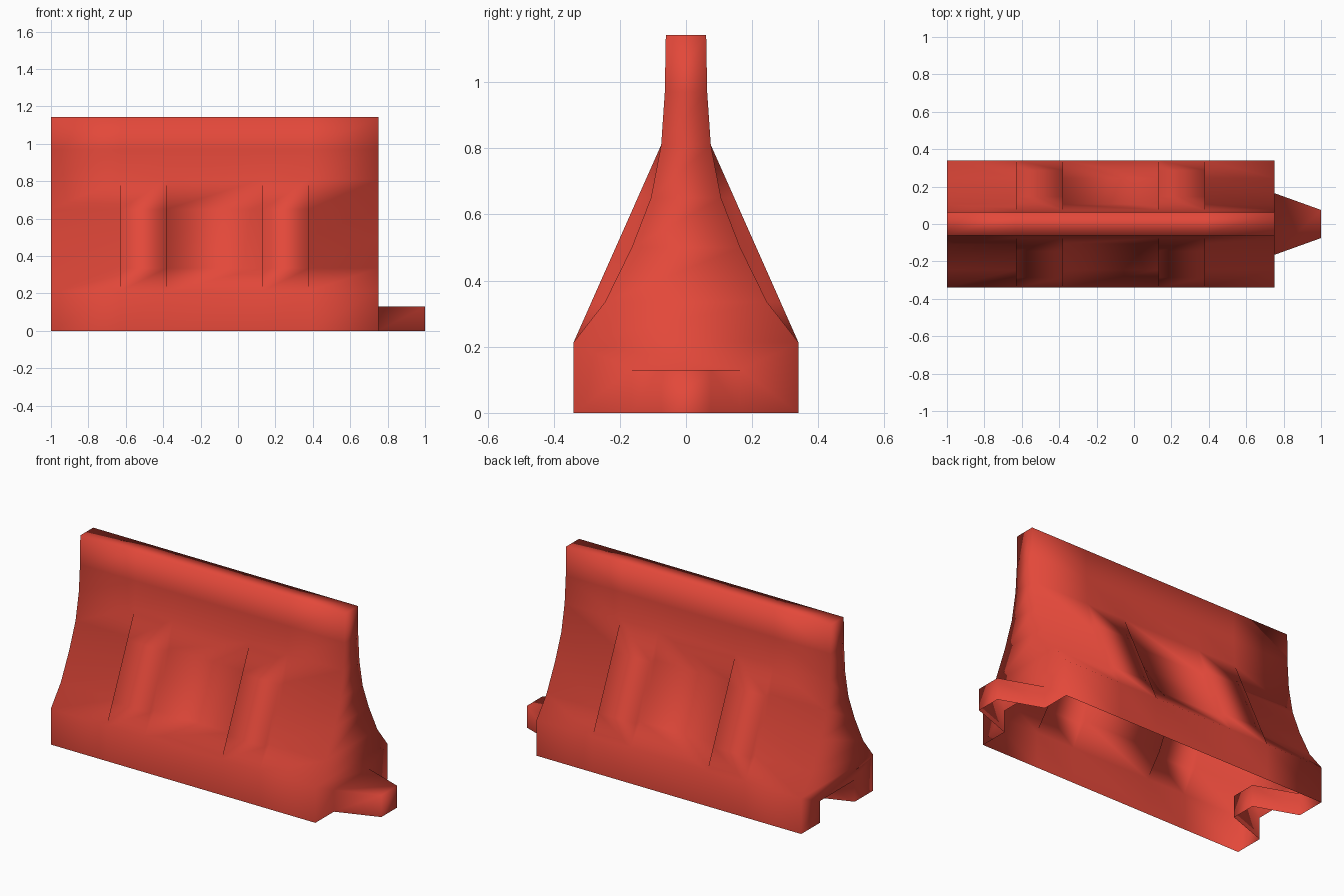
import bpy, bmesh

if "Cube" in bpy.data.objects:
    bpy.data.objects.remove(bpy.data.objects["Cube"])

# Half-width of the barrier at each height: (half width, z)
CURVE = [(0.34, 0.0), (0.34, 0.213), (0.245, 0.335), (0.164, 0.50),
         (0.106, 0.65), (0.075, 0.81), (0.064, 0.97), (0.061, 1.143)]
LOW, HIGH = 1, 5                       # levels the straight ribs span
STATIONS = [(-1.0, False), (-0.63, True), (-0.38, False),
            (0.13, True), (0.38, False), (0.75, False)]


def rib_profile():
    (w0, z0), (w1, z1) = CURVE[LOW], CURVE[HIGH]
    out = []
    for i, (w, z) in enumerate(CURVE):
        if LOW < i < HIGH:
            w = w0 + (w1 - w0) * (z - z0) / (z1 - z0)
        out.append((w, z))
    return out


RIB = rib_profile()
bm = bmesh.new()


def face(*pts):
    """Add a face, dropping repeated corners."""
    unique = []
    for p in pts:
        if p not in unique:
            unique.append(p)
    if len(unique) > 2:
        bm.faces.new([bm.verts.new(p) for p in unique])


# Long sides: concave panels with straight raised ribs, plus the top strip
for (xa, is_rib), (xb, _) in zip(STATIONS, STATIONS[1:]):
    prof = RIB if is_rib else CURVE
    for s in (-1, 1):
        for (wa, za), (wb, zb) in zip(prof, prof[1:]):
            face((xa, s * wa, za), (xb, s * wa, za), (xb, s * wb, zb), (xa, s * wb, zb))
    w, z = CURVE[-1]
    face((xa, -w, z), (xb, -w, z), (xb, w, z), (xa, w, z))

# Rib side walls
for x, _ in STATIONS[1:-1]:
    for s in (-1, 1):
        for i in range(LOW, HIGH):
            face((x, s * CURVE[i][0], CURVE[i][1]), (x, s * RIB[i][0], RIB[i][1]),
                 (x, s * RIB[i + 1][0], RIB[i + 1][1]),
                 (x, s * CURVE[i + 1][0], CURVE[i + 1][1]))

# Ends, each opening into a tapered channel: socket on the left, tongue on the right
ROOT, TIP, H = 0.165, 0.075, 0.13
for x in (-1.0, 0.75):
    for (wa, za), (wb, zb) in zip(CURVE[1:], CURVE[2:]):
        face((x, -wa, za), (x, wa, za), (x, wb, zb), (x, -wb, zb))
    w, z = CURVE[1]
    face((x, -w, z), (x, -ROOT, H), (x, ROOT, H), (x, w, z))
    x2 = x + 0.25
    for s in (-1, 1):
        face((x, s * w, 0), (x, s * ROOT, 0), (x, s * ROOT, H), (x, s * w, z))
        face((x, s * ROOT, 0), (x2, s * TIP, 0), (x2, s * TIP, H), (x, s * ROOT, H))
    face((x, -ROOT, H), (x2, -TIP, H), (x2, TIP, H), (x, ROOT, H))
    face((x2, -TIP, 0), (x2, TIP, 0), (x2, TIP, H), (x2, -TIP, H))

# Weld into one open-bottomed shell with smooth shading
bmesh.ops.remove_doubles(bm, verts=bm.verts, dist=0.0005)
bmesh.ops.recalc_face_normals(bm, faces=bm.faces)
for f in bm.faces:
    f.smooth = True
mesh = bpy.data.meshes.new("barrier_shell")
bm.to_mesh(mesh)
bm.free()

red = bpy.data.materials.new("red plastic")
red.diffuse_color = (0.77, 0.065, 0.042, 1)
red.use_nodes = True
red.node_tree.nodes["Principled BSDF"].inputs["Base Color"].default_value = red.diffuse_color
mesh.materials.append(red)
barrier = bpy.data.objects.new("barrier_shell", mesh)
bpy.context.collection.objects.link(barrier)
